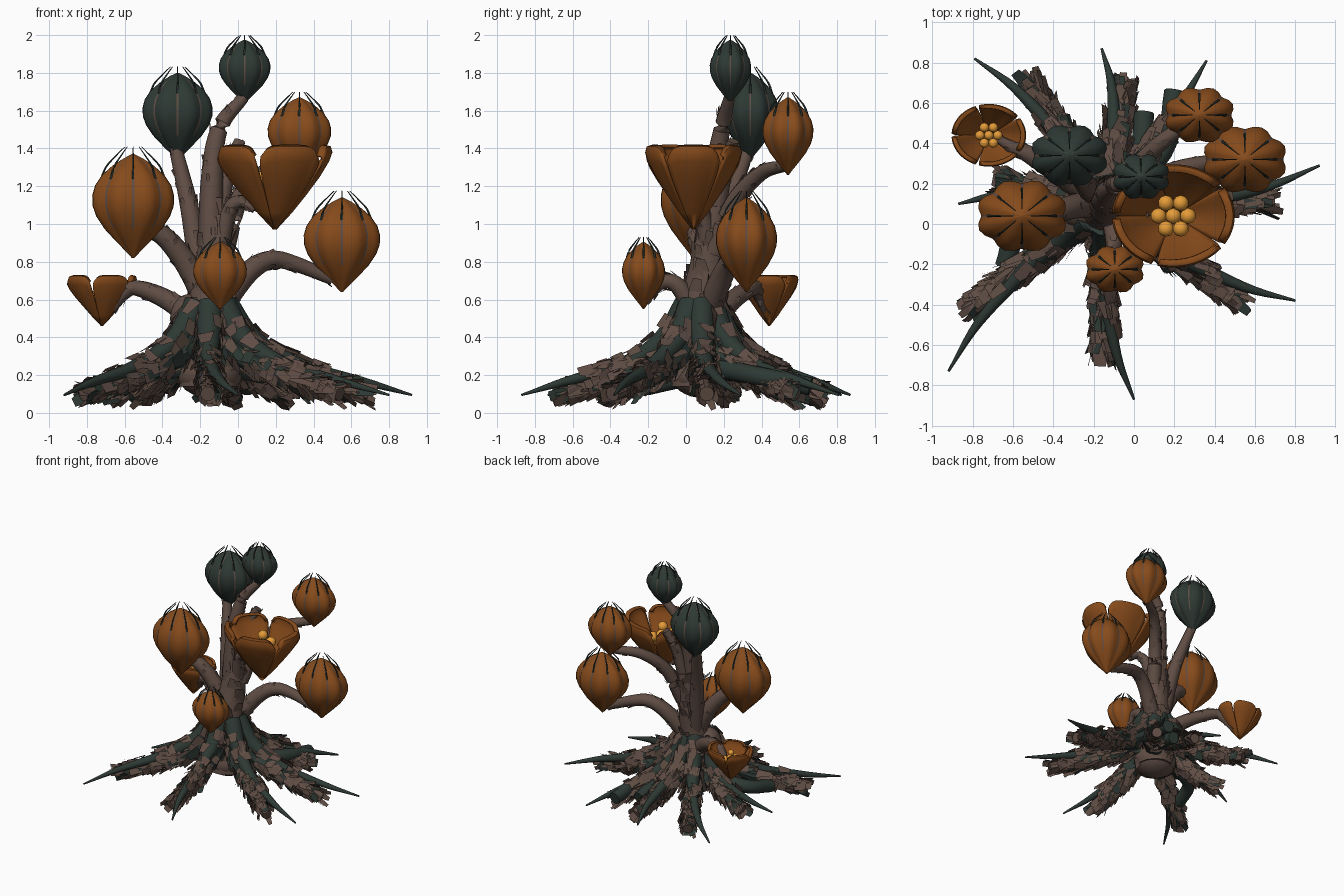
import bpy, bmesh, math, random
from mathutils import Vector, Matrix

random.seed(4)
cube = bpy.data.objects.get("Cube")
if cube:
    bpy.data.objects.remove(cube)


def material(name, rgb):
    m = bpy.data.materials.new(name)
    m.use_nodes = True
    col = (*rgb, 1)
    m.diffuse_color = col
    node = next(n for n in m.node_tree.nodes if n.type == 'BSDF_PRINCIPLED')
    node.inputs["Base Color"].default_value = col
    node.inputs["Roughness"].default_value = 0.9
    return m


BARK = material("bark brown", (0.115, 0.074, 0.058))
GREEN = material("dark green", (0.027, 0.041, 0.034))
ORANGE = material("petal orange", (0.24, 0.07, 0.011))
GOLD = material("stamen gold", (0.78, 0.33, 0.04))


def make(name, bm, mats, smooth=True):
    me = bpy.data.meshes.new(name)
    bm.to_mesh(me)
    bm.free()
    ob = bpy.data.objects.new(name, me)
    bpy.context.collection.objects.link(ob)
    for m in mats:
        me.materials.append(m)
    if smooth:
        bpy.ops.object.select_all(action='DESELECT')
        ob.select_set(True)
        bpy.context.view_layer.objects.active = ob
        bpy.ops.object.shade_smooth_by_angle(angle=math.radians(50))
    return ob


def spline(pts, steps=5):
    # Catmull-Rom curve through the points
    p = [Vector(q) for q in pts]
    p = [2 * p[0] - p[1]] + p + [2 * p[-1] - p[-2]]
    out = []
    for i in range(1, len(p) - 2):
        a, b, c, d = p[i - 1:i + 3]
        for k in range(steps):
            t = k / steps
            out.append((2 * b + (c - a) * t + (2 * a - 5 * b + 4 * c - d) * t * t
                        + (3 * b - a - 3 * c + d) * t ** 3) / 2)
    return out + [p[-2]]


def frame(path, i):
    t = (path[min(i + 1, len(path) - 1)] - path[max(i - 1, 0)]).normalized()
    ref = Vector((0, 0, 1)) if abs(t.z) < 0.9 else Vector((0, 1, 0))
    s = t.cross(ref).normalized()
    return t, s, s.cross(t)


def tube(bm, pts, r0, r1, sides=10, steps=5, mat=0):
    path = spline(pts, steps)
    rings = []
    for i, p in enumerate(path):
        t, s, n = frame(path, i)
        r = r0 + (r1 - r0) * i / (len(path) - 1)
        rings.append([bm.verts.new(p + r * (math.cos(a) * s + math.sin(a) * n))
                      for a in (math.tau * k / sides for k in range(sides))])
    for a, b in zip(rings, rings[1:]):
        for k in range(sides):
            j = (k + 1) % sides
            bm.faces.new((a[k], a[j], b[j], b[k])).material_index = mat
    bm.faces.new(rings[0][::-1]).material_index = mat
    bm.faces.new(rings[-1]).material_index = mat
    return path


def flakes(bm, path, r0, r1, count, size, lift, green_share=0.0):
    # ragged bark scales pointing along the path
    for _ in range(count):
        i = random.randrange(len(path) - 1)
        t, s, n = frame(path, i)
        p = path[i].lerp(path[i + 1], random.random())
        r = r0 + (r1 - r0) * i / (len(path) - 1)
        a = random.uniform(0, math.tau)
        out = math.cos(a) * s + math.sin(a) * n
        side = t.cross(out)
        w, h = size * random.uniform(0.3, 0.6), size * random.uniform(0.7, 1.3)
        base = p + out * r * 0.97 - t * h * 0.4
        tip = base + t * h + out * h * lift * random.uniform(0.3, 1.2)
        skew = side * w * random.uniform(-0.5, 0.5)
        quad = [base - side * w, base + side * w, tip + side * w * 0.6 + skew, tip - side * w * 0.6 + skew]
        for q in quad:
            q.z = max(q.z, 0.012)
        f = bm.faces.new([bm.verts.new(q) for q in quad])
        f.material_index = int(random.random() < green_share)


# Trunk with a swollen foot and a side knob
CORE = Vector((-0.15, 0.08, 0))
bm = bmesh.new()
trunk = tube(bm, [CORE + Vector((0, 0, 0.14)), CORE + Vector((0, 0, 0.5)),
                  (-0.13, 0.12, 0.8), (-0.1, 0.16, 1.1)], 0.16, 0.065, 14)
for loc, size in ((CORE + Vector((0, 0, 0.2)), (0.17, 0.16, 0.12)), ((-0.26, 0.07, 0.5), (0.1, 0.1, 0.13))):
    bmesh.ops.create_icosphere(bm, subdivisions=3, radius=1,
                               matrix=Matrix.Translation(loc) @ Matrix.Diagonal((*size, 1)))
flakes(bm, trunk, 0.16, 0.065, 110, 0.07, 0.25)
make("trunk", bm, [BARK, GREEN])

# Brown root tip and green tendril tip for each direction
ROOTS = [((-0.52, 0.72), (-0.79, 0.82)), ((-0.04, 0.70), (-0.16, 0.87)),
         ((0.25, 0.58), (0.36, 0.81)), ((0.69, 0.11), (0.92, 0.29)),
         ((0.54, -0.39), (0.80, -0.38)), ((-0.16, -0.66), (0.0, -0.87)),
         ((-0.82, -0.41), (-0.92, -0.73)), ((-0.66, 0.21), (-0.87, 0.1))]
for i, (b, g) in enumerate(ROOTS):
    b, g = Vector((*b, 0)), Vector((*g, 0))

    def at(f, z, veer=0.0):
        p = CORE.lerp(b, f) + (g - b) * veer
        return Vector((p.x, p.y, z))

    # Root: green near the trunk, brown and shaggy towards the tip
    bm = bmesh.new()
    path = tube(bm, [at(0.05, 0.44), at(0.3, 0.29), at(0.62, 0.18), at(1, 0.1)], 0.08, 0.04)
    for f in bm.faces:
        c = f.calc_center_median()
        f.material_index = int((c.xy - CORE.xy).length < 0.45)
    flakes(bm, path, 0.08, 0.04, 75, 0.085, 0.3, 0.3)
    flakes(bm, path[7:], 0.066, 0.04, 80, 0.075, 0.4, 0.08)
    make(f"root_{i + 1}", bm, [BARK, GREEN], False)
    bm = bmesh.new()
    path = tube(bm, [at(0.1, 0.57), at(0.28, 0.38), at(0.55, 0.25, 0.08),
                     at(0.85, 0.165, 0.45), (g.x, g.y, 0.095)], 0.075, 0.006)
    make(f"tendril_{i + 1}", bm, [GREEN])
    bm = bmesh.new()
    flakes(bm, path[:14], 0.078, 0.04, 38, 0.08, 0.12)
    make(f"tendril_bark_{i + 1}", bm, [BARK], False)

# Blunt green root stubs
for i, (elbow, end) in enumerate([((0.14, 0.36), (0.2, 0.66)), ((0.02, 0.32), (0.05, 0.55)),
                                  ((-0.54, 0.02), (-0.64, -0.21))]):
    bm = bmesh.new()
    tube(bm, [CORE + Vector((0, 0, 0.26)), (*elbow, 0.2), (*end, 0.14)], 0.055, 0.05)
    make(f"root_stub_{i + 1}", bm, [GREEN])

# Stems
STEMS = [
    ([(-0.18, 0.12, 0.6), (-0.25, 0.21, 1.05), (-0.33, 0.33, 1.4)], 0.065, 0.035),
    ([(-0.14, 0.1, 0.7), (-0.14, 0.14, 1.2), (-0.1, 0.19, 1.5), (0.03, 0.23, 1.67)], 0.075, 0.03),
    ([(-0.17, 0.1, 0.6), (-0.28, 0.09, 0.8), (-0.4, 0.06, 0.94), (-0.53, 0.04, 0.99)], 0.07, 0.045),
    ([(-0.08, 0.15, 0.85), (0.0, 0.26, 1.12), (0.13, 0.4, 1.27), (0.31, 0.53, 1.31)], 0.06, 0.03),
    ([(-0.1, 0.12, 0.55), (0.05, 0.2, 0.74), (0.17, 0.25, 0.81), (0.3, 0.29, 0.79), (0.5, 0.32, 0.71)], 0.065, 0.035),
    ([(-0.12, 0.06, 0.5), (-0.1, -0.04, 0.67), (-0.1, -0.13, 0.69), (-0.09, -0.22, 0.6)], 0.055, 0.03),
    ([(-0.1, 0.12, 0.85), (-0.05, 0.09, 1.06), (0.01, 0.06, 1.12), (0.09, 0.05, 1.08)], 0.05, 0.025),
    ([(-0.18, 0.12, 0.45), (-0.36, 0.24, 0.59), (-0.53, 0.35, 0.66), (-0.6, 0.38, 0.63), (-0.67, .42, 0.54)], 0.065, 0.02),
    ([(-0.1, 0.16, 1.05), (-0.05, 0.21, 1.3), (0.01, 0.25, 1.44)], 0.05, 0.03)]
for i, (pts, r0, r1) in enumerate(STEMS):
    bm = bmesh.new()
    path = tube(bm, pts, r0, r1, 10, 6)
    flakes(bm, path, r0, r1, 22, 0.035, 0.3)
    make(f"stem_{i + 1}", bm, [BARK])

# Closed pods: eight creased lobes, a thin bark seam in each valley and curled tips
POD = [(0, 0.03), (0.06, 0.17), (0.16, 0.42), (0.28, 0.7), (0.4, 0.9), (0.5, 0.99), (0.6, 1.0),
       (0.7, 0.93), (0.8, 0.76), (0.89, 0.5), (0.96, 0.23), (1, 0.03)]
FLAT = 0.8


def pod(name, x, y, z0, z1, r, skin):
    bm = bmesh.new()
    angles = [math.radians(45 * k + d) for k in range(8) for d in (-2, 2, 12, 22.5, 33)]
    rings = []
    for t, w in POD:
        ring = []
        for a in angles:
            q = r * w * (0.91 + 0.13 * abs(math.sin(4 * a)) ** 1.3)
            ring.append(bm.verts.new((x + q * math.cos(a), y + FLAT * q * math.sin(a), z0 + t * (z1 - z0))))
        rings.append(ring)
    n = len(angles)
    for j, (a, b) in enumerate(zip(rings, rings[1:])):
        for k in range(n):
            f = bm.faces.new((a[k], a[(k + 1) % n], b[(k + 1) % n], b[k]))
            f.material_index = int(k % 5 == 0 and j > 2)
    bm.faces.new(rings[0][::-1])
    bm.faces.new(rings[-1])
    h = z1 - z0
    for k in range(8):
        a = math.tau * k / 8
        pts = [(x + r * w * math.cos(a), y + FLAT * r * w * math.sin(a), z0 + h * t)
               for w, t in ((0.76, 0.76), (0.64, 0.88), (0.42, 0.98), (0.2, 1.07))]
        tube(bm, pts, 0.007, 0.002, 5, 3, 2)
    make(name, bm, [skin, BARK, GREEN])


pod("green_pod_large", -0.32, 0.34, 1.34, 1.8, 0.19, GREEN)
pod("green_pod_small", 0.035, 0.235, 1.64, 1.975, 0.14, GREEN)
pod("orange_pod_left", -0.555, 0.04, 0.82, 1.37, 0.222, ORANGE)
pod("orange_pod_back", 0.325, 0.54, 1.26, 1.67, 0.172, ORANGE)
pod("orange_pod_right", 0.55, 0.32, 0.64, 1.14, 0.207, ORANGE)
pod("orange_pod_front", -0.095, -0.225, 0.55, 0.905, 0.145, ORANGE)

# Open flowers: five cupped petals with a rolled rim
CUP = [(0, 0.03), (0.2, 0.3), (0.42, 0.56), (0.62, 0.78), (0.8, 0.94), (0.91, 1.0), (0.98, 0.97), (1, 0.86)]


def flower(name, x, y, z0, h, r):
    bm = bmesh.new()
    for p in range(5):
        mid = math.radians(72 * p)
        rows = []
        for t, w in CUP:
            row = []
            for k in range(13):
                u = k / 6 - 1
                a = mid + u * math.radians(35 - 2.5 * t * t)
                zz = z0 + h * (t - 0.12 * t * t * u ** 6)
                row.append(bm.verts.new((x + r * w * math.cos(a), y + 0.84 * r * w * math.sin(a), zz)))
            rows.append(row)
        for a, b in zip(rows, rows[1:]):
            for k in range(12):
                bm.faces.new((a[k], a[k + 1], b[k + 1], b[k]))
    ob = make(name + "_petals", bm, [ORANGE])
    mod = ob.modifiers.new("thickness", 'SOLIDIFY')
    mod.thickness = 0.06 * r
    # Plump stamens: a ring of six around a centre
    bm = bmesh.new()
    for k in range(7):
        a, d = math.tau * k / 6, (0.24 * r if k < 6 else 0)
        top = Vector((x + d * math.cos(a), y + d * math.sin(a), z0 + h * (0.6 + 0.08 * (k % 3))))
        tube(bm, [(x, y, z0 + 0.1 * h), top.lerp((x, y, z0), 0.4), top], 0.03 * r, 0.03 * r, 6, 3)
        bmesh.ops.create_icosphere(bm, subdivisions=2, radius=0.13 * r, matrix=Matrix.Translation(top))
    make(name + "_stamens", bm, [GOLD])


flower("large_flower", 0.195, 0.04, 0.97, 0.45, 0.305)
flower("small_flower", -0.72, 0.44, 0.46, 0.27, 0.185)
